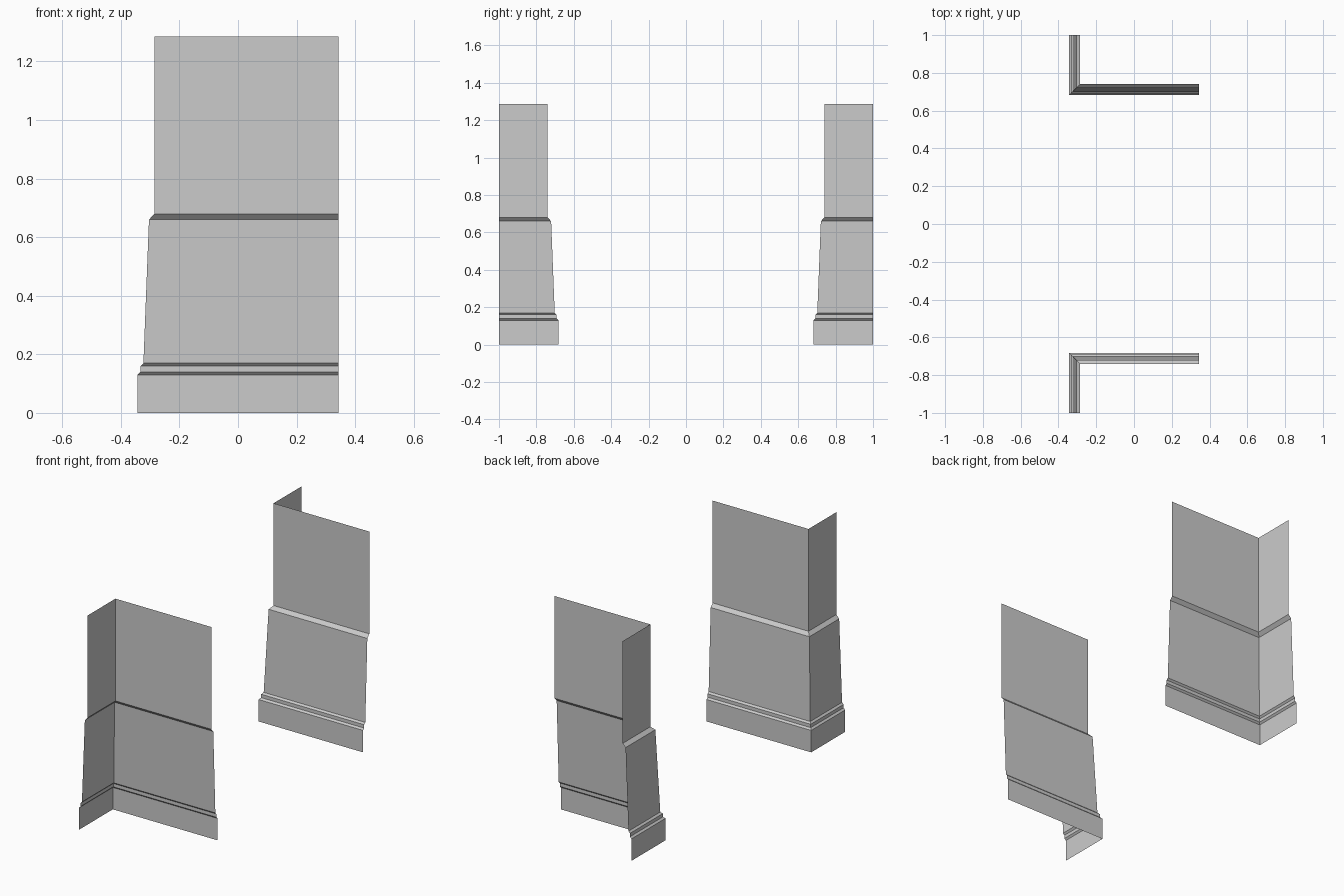
import bpy
import bmesh

cube = bpy.data.objects.get("Cube")
if cube:
    bpy.data.objects.remove(cube, do_unlink=True)

plaster = bpy.data.materials.new("plain_grey")
plaster.use_nodes = True
colour = (0.6, 0.6, 0.6, 1)
plaster.diffuse_color = colour
plaster.node_tree.nodes["Principled BSDF"].inputs["Base Color"].default_value = colour

# Wall section from floor to top: (setback, height)
PROFILE = [(0, 0), (0, 0.13), (0.01, 0.14), (0.01, 0.16), (0.02, 0.17),
           (0.039, 0.66), (0.058, 0.68), (0.058, 1.286)]
HALF_WIDTH = 0.343
FACE_Y = 0.682


def corner_wall(name, side):
    """Sweep the section along an L-shaped path with a mitred corner."""
    bm = bmesh.new()
    rows = []
    for setback, z in PROFILE:
        x, y = -HALF_WIDTH + setback, FACE_Y + setback
        path = [(x, 1), (x, y), (HALF_WIDTH, y)]
        rows.append([bm.verts.new((px, side * py, z)) for px, py in path])
    for low, high in zip(rows, rows[1:]):
        for i in range(2):
            face = bm.faces.new((low[i], low[i + 1], high[i + 1], high[i]))
            if side < 0:
                face.normal_flip()
    mesh = bpy.data.meshes.new(name)
    bm.to_mesh(mesh)
    bm.free()
    mesh.materials.append(plaster)
    obj = bpy.data.objects.new(name, mesh)
    bpy.context.collection.objects.link(obj)


# Two mirrored walls either side of the opening
corner_wall("back_corner_wall", 1)
corner_wall("front_corner_wall", -1)
